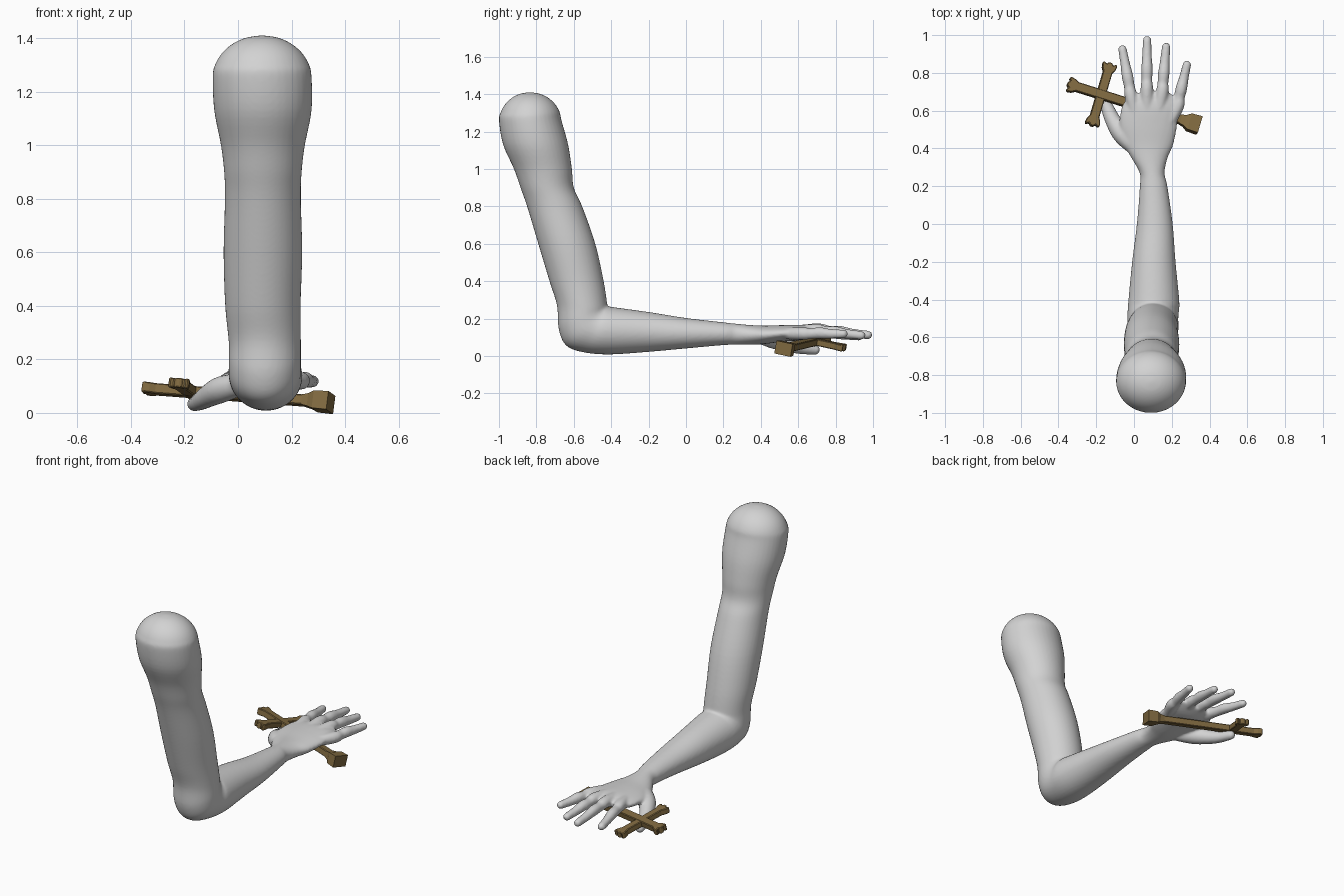
import bpy, bmesh, math
from mathutils import Vector, Matrix

cube = bpy.data.objects.get("Cube")
if cube:
    bpy.data.objects.remove(cube)


def material(name, rgb):
    m = bpy.data.materials.new(name)
    m.use_nodes = True
    m.diffuse_color = (*rgb, 1)
    m.node_tree.nodes["Principled BSDF"].inputs["Base Color"].default_value = (*rgb, 1)
    return m


skin = material("pale grey", (0.65, 0.65, 0.65))
bronze = material("dull bronze", (0.22, 0.145, 0.052))


def make_object(name, bm, mat):
    bmesh.ops.recalc_face_normals(bm, faces=bm.faces)
    mesh = bpy.data.meshes.new(name)
    bm.to_mesh(mesh)
    bm.free()
    mesh.materials.append(mat)
    obj = bpy.data.objects.new(name, mesh)
    bpy.context.collection.objects.link(obj)
    return obj


def smooth_rows(rows, steps=5):
    """Catmull-Rom interpolation of rows of values."""
    rows = [Vector(r) for r in rows]
    out = []
    for i in range(len(rows) - 1):
        b, c = rows[i], rows[i + 1]
        a, d = rows[max(i - 1, 0)], rows[min(i + 2, len(rows) - 1)]
        for k in range(steps):
            t = k / steps
            out.append(b + (c - a) * (t / 2) + (a * 2 - b * 5 + c * 4 - d) * (t * t / 2)
                       + (b * 3 - a - c * 3 + d) * (t ** 3 / 2))
    return out + [rows[-1]]


def loft(bm, sections, sides=32, phase=0.0):
    """Closed tube through (centre, u, v) cross-sections."""
    rings = []
    for centre, u, v in sections:
        angles = [phase + math.tau * i / sides for i in range(sides)]
        rings.append([bm.verts.new(centre + u * math.cos(a) + v * math.sin(a)) for a in angles])
    for r, s in zip(rings, rings[1:]):
        for i in range(sides):
            j = (i + 1) % sides
            bm.faces.new((r[i], r[j], s[j], s[i]))
    bm.faces.new(rings[0])
    bm.faces.new(rings[-1])


def digit(bm, path, radii):
    """Round digit along a path, with a ball tip."""
    pts = smooth_rows([(*p, r) for p, r in zip(path, radii)])
    sections = []
    for i, p in enumerate(pts):
        t = (pts[min(i + 1, len(pts) - 1)] - pts[max(i - 1, 0)]).to_3d().normalized()
        u = t.cross(Vector((0, 0, 1))).normalized()
        sections.append((p.to_3d(), u * p[3], u.cross(t) * p[3]))
    loft(bm, sections, 20)
    tip = pts[-1]
    bmesh.ops.create_uvsphere(bm, u_segments=20, v_segments=12, radius=tip[3],
                              matrix=Matrix.Translation(tip.to_3d()))


# Each arm row: outer y z, inner y z, centre x, half width
arm_rows = []

# Shoulder dome
for i in range(6):
    a = math.radians(88 - 17 * i)
    z, r = 1.25 + .16 * math.sin(a), math.cos(a)
    arm_rows.append((-.835 - .165 * r, z, -.835 + .17 * r, z, .09, .185 * r))

# Upper arm: height, back, front, half width
for z, back, front, hw in (
    (1.13, -.978, -.63, .182),
    (1.0, -.92, -.61, .157),
    (.9, -.885, -.6, .145),
    (.8, -.85, -.555, .142),
    (.6, -.79, -.485, .147),
    (.4, -.73, -.44, .141),
):
    arm_rows.append((back, z, front, z, .093, hw))

# Elbow: sections fanned around the crook
for y, z in ((-.69, .27), (-.68, .14), (-.64, .055), (-.55, .02)):
    arm_rows.append((y, z, -.42, .268, .1, .135))

# Forearm and palm: distance, bottom, top, centre x, half width
for y, bottom, top, cx, hw in (
    (-.41, .008, .264, .105, .135),
    (-.2, .022, .235, .105, .115),
    (0, .04, .203, .11, .095),
    (.2, .058, .18, .104, .073),
    (.27, .06, .172, .096, .066),
    (.35, .06, .165, .082, .096),
    (.42, .064, .162, .078, .13),
    (.52, .077, .165, .076, .152),
    (.62, .085, .165, .085, .15),
    (.69, .11, .15, .09, .11),
):
    arm_rows.append((y, bottom, y, top, cx, hw))

body = bmesh.new()
sections = []
for oy, oz, iy, iz, cx, hw in smooth_rows(arm_rows):
    outer, inner = Vector((cx, oy, oz)), Vector((cx, iy, iz))
    sections.append(((outer + inner) / 2, Vector((hw, 0, 0)), (inner - outer) / 2))
loft(body, sections, 40)

# Fingers: knuckle and tip, rooted in the back of the hand
fingers = (
    ((-.012, .66, .131), (-.061, .925, .105)),
    ((.068, .69, .14), (.069, .974, .112)),
    ((.147, .68, .137), (.17, .938, .11)),
    ((.226, .61, .12), (.28, .843, .118)),
)
for i, (knuckle, tip) in enumerate(fingers):
    k, t = Vector(knuckle), Vector(tip)
    lift = Vector((0, 0, .004))
    path = [(.045 + .027 * i, .43, .12), k, k.lerp(t, .25), k.lerp(t, .45) + lift,
            k.lerp(t, .7), t]
    digit(body, path, (.026, .034, .029, .031, .026, .023))

# Thumb
digit(body, [(.02, .39, .108), (-.06, .47, .088), (-.112, .55, .062),
             (-.142, .62, .043), (-.164, .69, .033)], (.04, .05, .042, .034, .027))

# Fuse the arm, palm and digits into one skin
arm = make_object("arm_and_hand", body, skin)
remesh = arm.modifiers.new("fuse", 'REMESH')
remesh.mode = 'VOXEL'
remesh.voxel_size = 0.0075
remesh.use_smooth_shade = True
soften = arm.modifiers.new("soften", 'SMOOTH')
soften.factor = 0.5
soften.iterations = 8

# Local frame of the cross: x along the shaft, y along the crossbar
ax = Vector((.7, -.22, -.053)).normalized()
ay = Vector((.09, .33, -.07))
ay = (ay - ax * ay.dot(ax)).normalized()
frame = Matrix((ax, ay, ax.cross(ay))).transposed().to_4x4()
frame.translation = (-.175, .685, .078)


def flared_end(length):
    """Upper half outline of a notched, flared bar end."""
    return [(length - .055, .025), (length - .035, .036), (length - .012, .041),
            (length - .002, .033), (length - .012, .018), (length, .009)]


def mirror_y(points):
    return points + [(x, -y) for x, y in reversed(points)]


def bar(name, outline, thickness, turn):
    """Flat bar extruded from an outline, with softened edges."""
    bm = bmesh.new()
    face = bm.faces.new([bm.verts.new((x, y, -thickness / 2)) for x, y in outline])
    up = bmesh.ops.extrude_face_region(bm, geom=[face])["geom"]
    bmesh.ops.translate(bm, vec=(0, 0, thickness),
                        verts=[g for g in up if isinstance(g, bmesh.types.BMVert)])
    # Close the underside left open by the extrusion
    bmesh.ops.holes_fill(bm, edges=[e for e in bm.edges if e.is_boundary])
    obj = make_object(name, bm, bronze)
    obj.matrix_world = frame @ Matrix.Rotation(turn, 4, 'Z')
    edge = obj.modifiers.new("soft_edges", 'BEVEL')
    edge.width = 0.004
    edge.segments = 1


# Crossbar with both ends flared
end = mirror_y(flared_end(.178))
bar("crossbar", end + [(-x, -y) for x, y in end], .036, math.pi / 2)

# Shaft with one flared end, turned to point away from the foot
bar("shaft", mirror_y([(-.48, .024)] + flared_end(.188)), .039, math.pi)

# Square foot block widening from the shaft
foot = bmesh.new()
corner = math.sqrt(2)
rows = ((.44, .024, .019), (.465, .029, .024), (.49, .044, .033), (.548, .046, .035))
loft(foot, [(Vector((x, 0, 0)), Vector((0, w * corner, 0)), Vector((0, 0, h * corner)))
            for x, w, h in rows], 4, math.pi / 4)
make_object("shaft_foot", foot, bronze).matrix_world = frame
